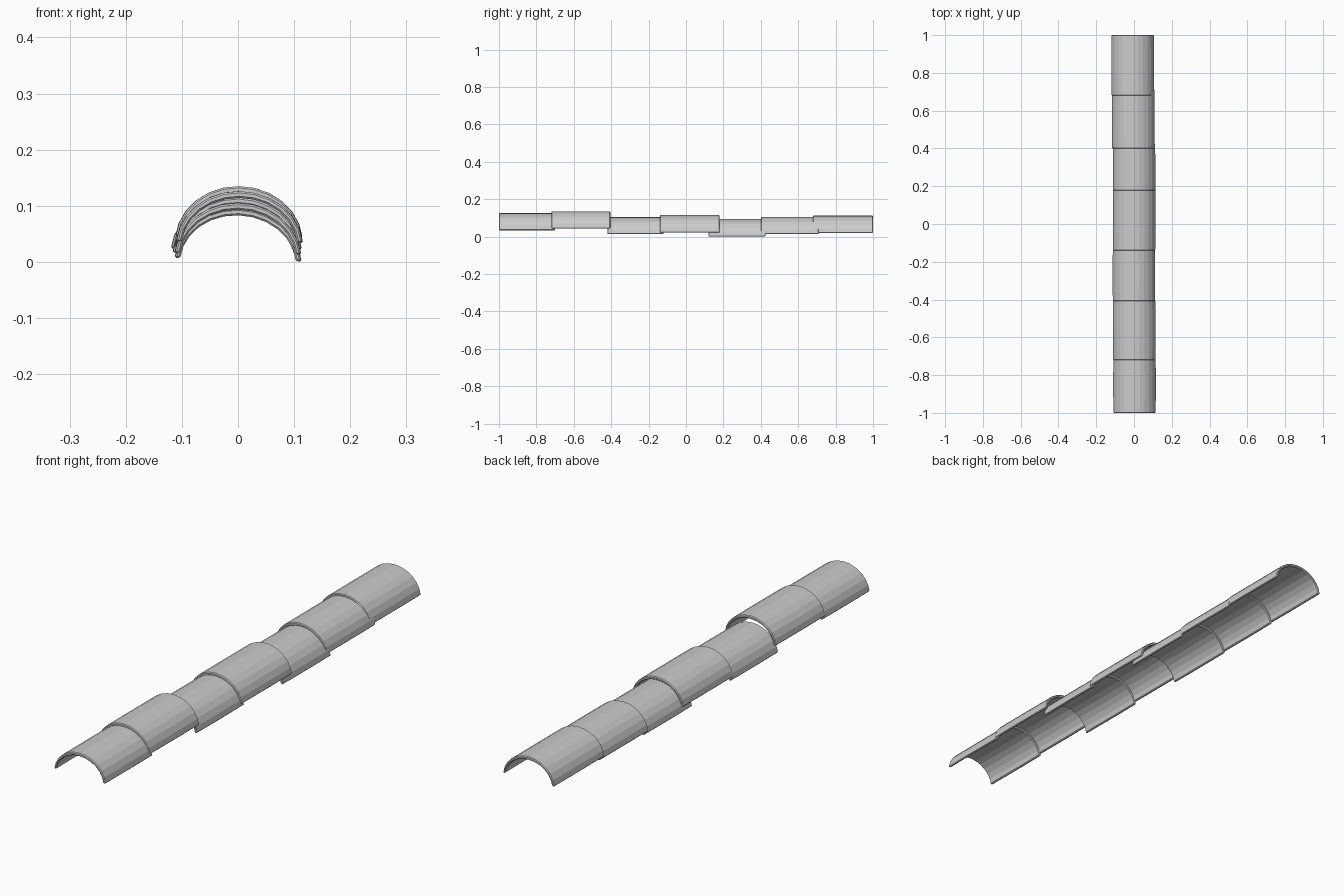
import bpy, bmesh, math

if "Cube" in bpy.data.objects:
    bpy.data.objects.remove(bpy.data.objects["Cube"])

SEGS, T = 12, 0.012      # arc facets, shell thickness
W, H = 0.113, 0.091      # outer half width and arc height

# start y, end y, centre x, crown z, roll (positive drops the +x edge)
TILES = [
    (-1.00, -0.700, 0.003, 0.126, 0.010),
    (-0.72, -0.405, 0.002, 0.135, 0.010),
    (-0.42, -0.120, 0.000, 0.105, 0.010),
    (-0.14, 0.180, 0.001, 0.115, 0.015),
    (0.12, 0.425, 0.001, 0.095, 0.030),
    (0.40, 0.710, -0.003, 0.106, 0.015),
    (0.68, 1.000, -0.006, 0.113, 0.015),
]


def section():
    """Closed arch outline: outer arc, then inner arc back."""
    outer, inner = [], []
    for i in range(SEGS + 1):
        a = math.radians(5 + 170 * i / SEGS)
        c, s = math.cos(a), (math.sin(a) - math.sin(math.radians(5))) / (1 - math.sin(math.radians(5)))
        outer.append((W * c, H * (s - 1)))
        inner.append(((W - T * 0.8) * c, (H - T) * s - H))
    return outer + inner[::-1]


def ridge_tile(y0, y1, cx, top, roll):
    bm = bmesh.new()
    prof = section()
    rings = []
    for k in range(4):
        t = k / 3
        wide = 1 + (0.008 if k in (1, 2) else 0)   # slight belly
        ring = []
        for x, z in prof:
            x *= wide
            xr = x * math.cos(roll) + z * math.sin(roll) * 0.3
            zr = z - x * math.sin(roll)
            ring.append(bm.verts.new((cx + xr, y0 + (y1 - y0) * t, top + zr)))
        rings.append(ring)
    n = len(prof)
    for a, b in zip(rings, rings[1:]):
        for i in range(n):
            j = (i + 1) % n
            bm.faces.new((a[i], a[j], b[j], b[i]))
    # end caps as quads between outer and inner arcs
    for ring in (rings[0], rings[-1]):
        for i in range(SEGS):
            bm.faces.new((ring[i], ring[i + 1], ring[n - 2 - i], ring[n - 1 - i]))
    bmesh.ops.recalc_face_normals(bm, faces=bm.faces)
    me = bpy.data.meshes.new("ridge_tile")
    bm.to_mesh(me)
    bm.free()
    ob = bpy.data.objects.new("ridge_tile", me)
    bpy.context.collection.objects.link(ob)
    # worn rim
    bev = ob.modifiers.new("rim", 'BEVEL')
    bev.width = 0.003
    bev.segments = 1
    bev.limit_method = 'ANGLE'
    bev.angle_limit = math.radians(50)


for tile in TILES:
    ridge_tile(*tile)
